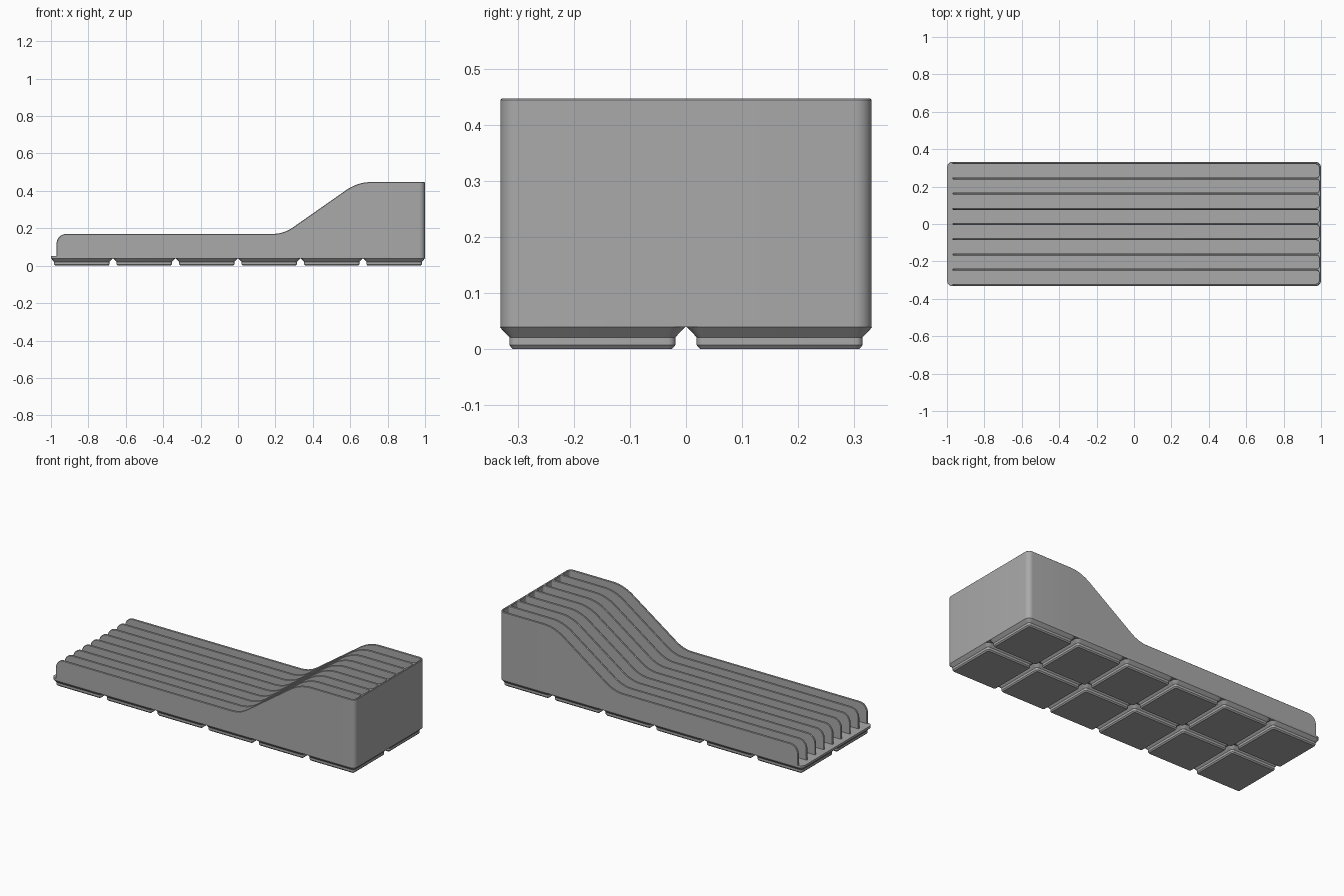
import bpy, bmesh, math
from mathutils import Vector

if "Cube" in bpy.data.objects:
    bpy.data.objects.remove(bpy.data.objects["Cube"])

grey = bpy.data.materials.new("plain_grey")
grey.use_nodes = True
colour = (0.4, 0.4, 0.4, 1)
grey.diffuse_color = colour
grey.node_tree.nodes["Principled BSDF"].inputs["Base Color"].default_value = colour

PITCH, HALF_Y = 0.334, 0.331
FLOOR, WALL, CHAMFER, CORNER = 0.052, 0.011, 0.003, 0.03


def loft(name, rings):
    """Skin a stack of equal closed rings and cap both ends."""
    bm = bmesh.new()
    loops = [[bm.verts.new(p) for p in ring] for ring in rings]
    n = len(loops[0])
    for a, b in zip(loops, loops[1:]):
        for i in range(n):
            j = (i + 1) % n
            bm.faces.new((a[i], a[j], b[j], b[i]))
    bm.faces.new(loops[0][::-1])
    bm.faces.new(loops[-1])
    bmesh.ops.recalc_face_normals(bm, faces=bm.faces)
    mesh = bpy.data.meshes.new(name)
    bm.to_mesh(mesh)
    bm.free()
    mesh.materials.append(grey)
    obj = bpy.data.objects.new(name, mesh)
    bpy.context.collection.objects.link(obj)
    bpy.ops.object.select_all(action='DESELECT')
    obj.select_set(True)
    bpy.context.view_layer.objects.active = obj
    bpy.ops.object.shade_smooth_by_angle(angle=math.radians(30))
    return obj


def rounded_rect(cx, cy, hx, hy, r, z, steps=6):
    ring = []
    for k, (sx, sy) in enumerate(((1, 1), (-1, 1), (-1, -1), (1, -1))):
        for i in range(steps + 1):
            a = math.pi / 2 * (k + i / steps)
            ring.append((cx + sx * (hx - r) + r * math.cos(a),
                         cy + sy * (hy - r) + r * math.sin(a), z))
    return ring


def fillet(a, b, c, steps=10):
    """Smooth curve from a to c, pulled towards corner b."""
    a, b, c = Vector(a), Vector(b), Vector(c)
    ts = [i / steps for i in range(steps + 1)]
    return [a * (1 - t) ** 2 + b * 2 * t * (1 - t) + c * t * t for t in ts]


# Side outline: rounded nose, low run, ramp, high run
R = 0.052
profile = [Vector((-0.97, 0.042))]
profile += [Vector((-0.97 + R - R * math.cos(a), 0.118 + R * math.sin(a)))
            for a in (math.pi / 2 * i / 10 for i in range(11))]
profile += fillet((0.184, 0.17), (0.244, 0.17), (0.294, 0.205))
profile += fillet((0.578, 0.404), (0.64, 0.447), (0.71, 0.447))


def stations():
    """Outline points with their inward chamfer offset."""
    out = []
    for i, p in enumerate(profile):
        d = (profile[min(i + 1, len(profile) - 1)] - profile[max(i - 1, 0)]).normalized()
        out.append((p, Vector((d.y, -d.x)) * CHAMFER))
    return out


def section(x, y, side, z, half, shift=(0, -CHAMFER)):
    """Thin wall cross-section with a chamfered top edge."""
    def at(s, dx, height):
        return (x + dx + side[0] * s, y + side[1] * s, height)
    dx, dz = shift
    low, edge, c = 0.042, max(0.042, z + dz), half - CHAMFER
    return [at(half, dx, low), at(half, dx, edge), at(c, 0, z),
            at(-c, 0, z), at(-half, dx, edge), at(-half, dx, low)]


# Feet: chamfer, straight band, wide chamfer
for i in range(6):
    for j in range(2):
        cx, cy = (i - 2.5) * PITCH, (j - 0.5) * PITCH
        steps = ((0.142, 0.007, 0), (0.148, 0.013, 0.007),
                 (0.148, 0.013, 0.021), (0.165, CORNER, 0.039))
        loft("foot", [rounded_rect(cx, cy, h, h, r, z) for h, r, z in steps])

# Floor plate
loft("floor_plate", [rounded_rect(0, 0, 1, HALF_Y, CORNER, z) for z in (0.039, FLOOR)])

# Inner dividers, flaring into the back wall
half = WALL / 2
flare, flare_x = 0.012, 1 - WALL - 0.012
for k in range(-3, 4):
    y = k * (2 * HALF_Y - WALL) / 8
    rings = [section(p.x, y, (0, 1), p.y, half, s) for p, s in stations()]
    for i in range(7):
        a = math.pi / 2 * i / 6
        rings.append(section(flare_x + flare * math.sin(a), y, (0, 1), profile[-1].y,
                             half + flare * (1 - math.cos(a))))
    rings.append(section(1 - half, y, (0, 1), profile[-1].y, half + flare))
    loft("divider", rings)

# Outer wall: near side, rounded corners, end wall and far side as one sweep
y_mid, r_mid, top = HALF_Y - half, CORNER - half, profile[-1].y
near = [section(p.x, -y_mid, (0, -1), p.y, half, s) for p, s in stations()]
far = [section(p.x, y_mid, (0, 1), p.y, half, s) for p, s in stations()]
turn = []
for sign, start in ((-1, -math.pi / 2), (1, 0)):
    for i in range(9):
        a = start + math.pi / 2 * i / 8
        c, s = math.cos(a), math.sin(a)
        turn.append(section(1 - CORNER + r_mid * c, sign * (HALF_Y - CORNER) + r_mid * s,
                            (c, s), top, half))
loft("outer_wall", near + turn + far[::-1])
